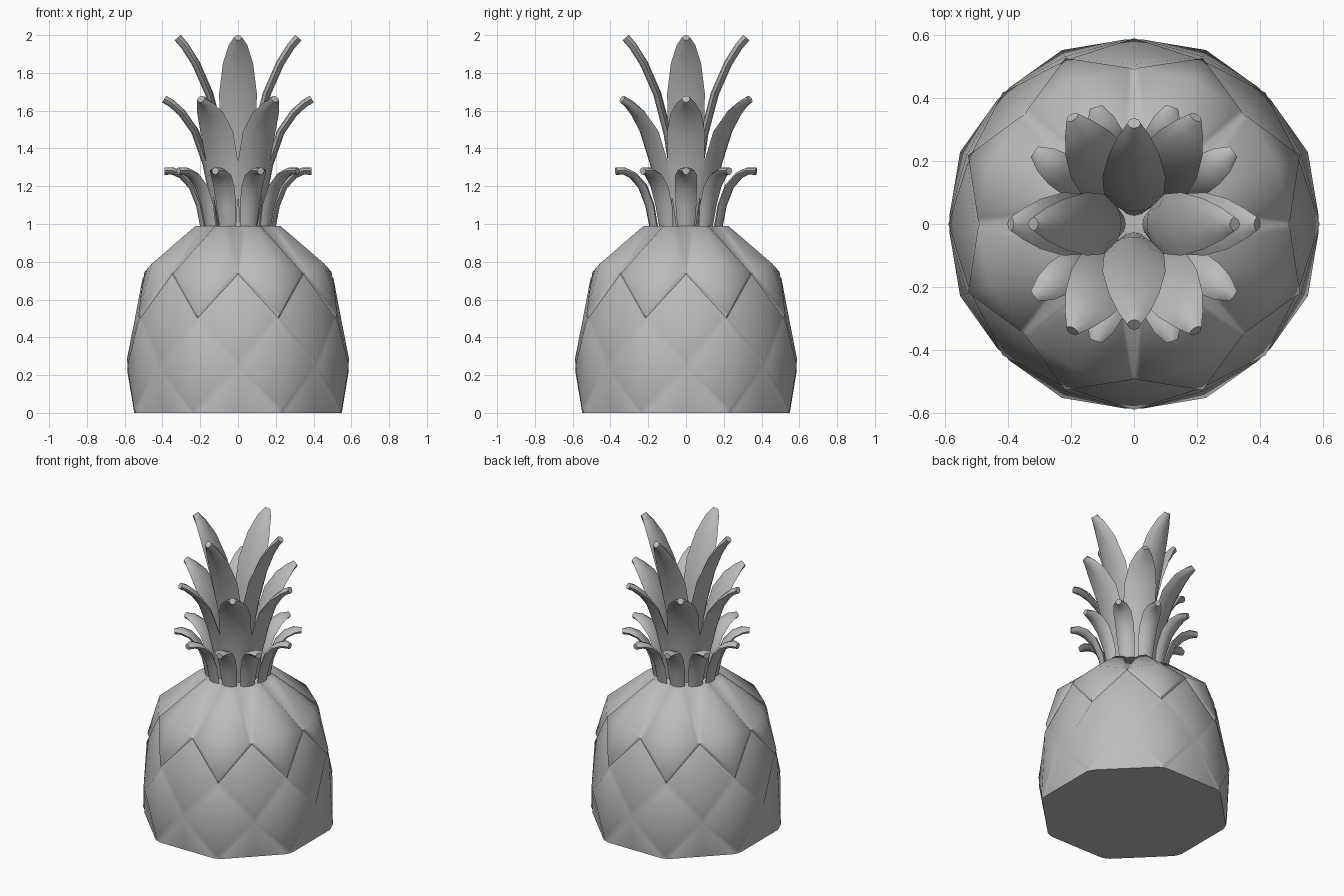
import bpy, bmesh
from math import sin, cos, pi, radians, atan2
from mathutils import Vector, Matrix

cube = bpy.data.objects.get("Cube")
if cube:
    bpy.data.objects.remove(cube)

grey = bpy.data.materials.new("plain_grey")
grey.use_nodes = True
colour = (0.5, 0.5, 0.5, 1)
grey.diffuse_color = colour
grey.node_tree.nodes["Principled BSDF"].inputs["Base Color"].default_value = colour


def finish(bm, name, angle):
    """Turn a bmesh into a smooth shaded object."""
    bmesh.ops.recalc_face_normals(bm, faces=bm.faces)
    mesh = bpy.data.meshes.new(name)
    bm.to_mesh(mesh)
    bm.free()
    mesh.materials.append(grey)
    ob = bpy.data.objects.new(name, mesh)
    bpy.context.collection.objects.link(ob)
    bpy.ops.object.select_all(action='DESELECT')
    ob.select_set(True)
    bpy.context.view_layer.objects.active = ob
    bpy.ops.object.shade_smooth_by_angle(angle=radians(angle))
    return ob


# Fruit body: staggered rings of eight points joined into diamonds
SIDES = 8
RINGS = [(0.495, -0.25), (0.585, 0), (0.583, 0.25), (0.56, 0.5), (0.49, 0.735)]
bm = bmesh.new()


def ring(radius, z, stagger):
    step = 2 * pi / SIDES
    return [bm.verts.new((radius * cos((i + stagger / 2) * step),
                          radius * sin((i + stagger / 2) * step), z))
            for i in range(SIDES)]


rows = [ring(r, z, n % 2) for n, (r, z) in enumerate(RINGS)]
crest = ring(0.487, 0.785, 1)
gap_before = ring(0.17, 1.02, -0.5)
gap_after = ring(0.17, 1.02, 0.5)
crest_top = ring(0.18, 1.03, 1)
plates = []

for n in range(len(rows) - 2):
    low, mid, high = rows[n:n + 3]
    for i in range(SIDES):
        # side points sit half a step either side of the diamond
        left, right = (mid[i], mid[(i + 1) % SIDES]) if n % 2 else (mid[i - 1], mid[i])
        centre = bm.verts.new((low[i].co + high[i].co) / 2 * 1.004)
        loop = [low[i], right, high[i], left]
        plates.append([bm.faces.new((loop[k - 1], loop[k], centre)) for k in range(4)])

# Shoulder plates run up to the crown, with a sunken wedge between neighbours
for i in range(SIDES):
    j = (i + 1) % SIDES
    low, left, right = rows[3][i], rows[4][i], rows[4][j]
    plates.append([bm.faces.new(f) for f in (
        (low, right, crest[i]), (low, crest[i], left),
        (right, gap_before[j], crest_top[i], crest[i]),
        (left, crest[i], crest_top[i], gap_after[i]))])
    bm.faces.new((left, gap_after[i], gap_before[i]))

# Raise every plate so that grooves are left between them
bmesh.ops.recalc_face_normals(bm, faces=bm.faces)
for faces in plates:
    bmesh.ops.inset_region(bm, faces=faces, thickness=0.018, depth=0.008,
                           use_boundary=True, use_even_offset=True)

# Cut flat at the foot and under the crown, and close both ends
for z, up in ((0, -1), (0.99, 1)):
    bmesh.ops.bisect_plane(bm, geom=bm.verts[:] + bm.edges[:] + bm.faces[:], dist=0.0005,
                           plane_co=(0, 0, z), plane_no=(0, 0, up), clear_outer=True)
    rim = [v for v in bm.verts if abs(v.co.z - z) < 0.001]
    rim.sort(key=lambda v: atan2(v.co.y, v.co.x))
    bm.faces.new([bm.verts.new((v.co.x, v.co.y, z)) for v in rim])
bmesh.ops.remove_doubles(bm, verts=bm.verts, dist=0.0006)
finish(bm, "fruit_body", 55)


# Crown leaves: a lens section swept along a path of (radius, height, half width)
SECTION = [(-1, 0), (-0.6, 0.75), (0, 1), (0.6, 0.75), (1, 0), (0.6, -0.6), (0, -0.8), (-0.6, -0.6)]


def leaf_tier(name, count, path, thick):
    bm = bmesh.new()
    loops = []
    for n, (r, z, width) in enumerate(path):
        a, b = path[max(n - 1, 0)], path[min(n + 1, len(path) - 1)]
        along = Vector((b[0] - a[0], 0, b[1] - a[1])).normalized()
        out = Vector((along.z, 0, -along.x))
        loops.append([bm.verts.new(Vector((r, u * width, z)) + out * v * thick)
                      for u, v in SECTION])
    size = len(SECTION)
    for a, b in zip(loops, loops[1:]):
        for k in range(size):
            bm.faces.new((a[k - 1], a[k], b[k], b[k - 1]))
    bm.faces.new(loops[0])
    bm.faces.new(loops[-1])
    first = finish(bm, name + "_leaf_1", 60)
    for i in range(1, count):
        ob = bpy.data.objects.new(f"{name}_leaf_{i + 1}", first.data)
        ob.matrix_world = Matrix.Rotation(2 * pi * i / count, 4, 'Z')
        bpy.context.collection.objects.link(ob)


leaf_tier("lower", 10, [(0.175, 0.97, 0.045), (0.2, 1.1, 0.055), (0.24, 1.2, 0.058),
                        (0.295, 1.26, 0.057), (0.345, 1.283, 0.045), (0.39, 1.282, 0.02)], 0.022)
leaf_tier("middle", 6, [(0.11, 0.97, 0.05), (0.13, 1.15, 0.075), (0.165, 1.32, 0.097),
                        (0.225, 1.49, 0.1), (0.295, 1.59, 0.08), (0.35, 1.64, 0.05),
                        (0.39, 1.663, 0.022)], 0.023)
leaf_tier("upper", 4, [(0.045, 0.97, 0.035), (0.06, 1.25, 0.065), (0.095, 1.48, 0.095),
                       (0.15, 1.69, 0.1), (0.22, 1.85, 0.08), (0.28, 1.945, 0.05),
                       (0.318, 1.988, 0.022)], 0.024)
